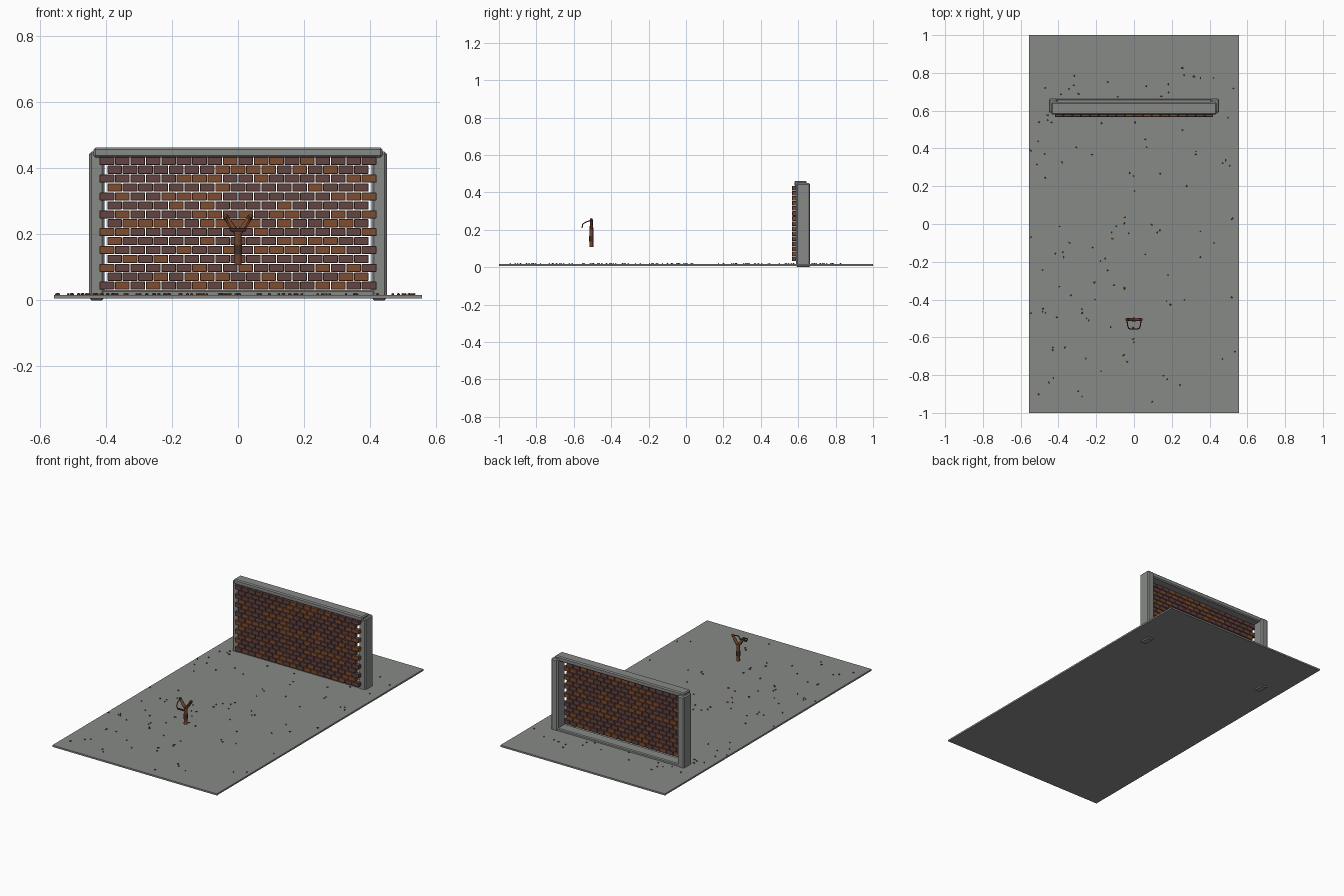
import bpy
import bmesh
import random
from mathutils import Matrix, Vector

random.seed(7)
if "Cube" in bpy.data.objects:
    bpy.data.objects.remove(bpy.data.objects["Cube"], do_unlink=True)


def material(name, rgb):
    m = bpy.data.materials.new(name)
    m.use_nodes = True
    m.diffuse_color = (*rgb, 1)
    m.node_tree.nodes["Principled BSDF"].inputs["Base Color"].default_value = (*rgb, 1)
    return m


concrete = material("concrete grey", (0.245, 0.255, 0.245))
plum = material("plum brick", (0.125, 0.058, 0.052))
orange = material("orange brick", (0.21, 0.073, 0.03))
wood = material("wood brown", (0.18, 0.06, 0.025))
leather = material("dark leather", (0.06, 0.03, 0.02))


def finish(name, bm, mats):
    mesh = bpy.data.meshes.new(name)
    bm.to_mesh(mesh)
    bm.free()
    for m in mats:
        mesh.materials.append(m)
    obj = bpy.data.objects.new(name, mesh)
    bpy.context.collection.objects.link(obj)
    return obj


def add_box(bm, lo, hi, index=0):
    lo, hi = Vector(lo), Vector(hi)
    mat = Matrix.Translation((lo + hi) / 2) @ Matrix.Diagonal((*(hi - lo), 1))
    verts = bmesh.ops.create_cube(bm, size=1, matrix=mat)["verts"]
    for f in {f for v in verts for f in v.link_faces}:
        f.material_index = index


def block(name, lo, hi, mat, bevel=0):
    bm = bmesh.new()
    add_box(bm, lo, hi)
    obj = finish(name, bm, [mat])
    if bevel:
        mod = obj.modifiers.new("bevel", "BEVEL")
        mod.width, mod.segments = bevel, 1
    return obj


def rod(name, points, radii, mat, sides=3):
    """Round bar along points, with its own radius at each point."""
    curve = bpy.data.curves.new(name, "CURVE")
    curve.dimensions = "3D"
    curve.bevel_depth, curve.bevel_resolution = 1, sides - 1
    curve.use_fill_caps = True
    line = curve.splines.new("POLY")
    line.points.add(len(points) - 1)
    for p, co, r in zip(line.points, points, radii):
        p.co, p.radius = (*co, 1), r
    curve.materials.append(mat)
    obj = bpy.data.objects.new(name, curve)
    bpy.context.collection.objects.link(obj)
    return obj


# Ground slab
block("ground", (-0.557, -1, 0.006), (0.557, 1, 0.016), concrete)

# Concrete wall frame
for side, name in ((-1, "right_post"), (1, "left_post")):
    inner, outer = sorted((side * 0.405, side * 0.451))
    block(name, (inner, 0.589, 0), (outer, 0.664, 0.45), concrete, 0.007)
block("top_beam", (-0.437, 0.579, 0.432), (0.437, 0.645, 0.462), concrete, 0.006)
block("bottom_beam", (-0.437, 0.592, 0.008), (0.437, 0.662, 0.031), concrete, 0.005)

# Bricks in running bond, with the short courses half a brick in
bm = bmesh.new()
pitch, rise = 0.0467, 0.027
for row in range(15):
    count = 18 - row % 2
    z = 0.032 + row * rise
    for i in range(count):
        x = (i - (count - 1) / 2) * pitch
        add_box(bm, (x - 0.0222, 0.567, z), (x + 0.0222, 0.592, z + 0.0245),
                int(random.random() < 0.3))
bricks = finish("bricks", bm, [plum, orange])
mod = bricks.modifiers.new("bevel", "BEVEL")
mod.width, mod.segments = 0.0015, 1

# Brick chips scattered over the ground
bm = bmesh.new()
for i in range(120):
    size = random.uniform(0.003, 0.006)
    spot = Vector((random.uniform(-0.55, 0.55), random.uniform(-0.94, 0.83), 0.018))
    mat = (Matrix.Translation(spot) @ Matrix.Rotation(random.uniform(0, 3), 4, "Z")
           @ Matrix.Diagonal((size * 1.3, size, 0.004, 1)))
    verts = bmesh.ops.create_icosphere(bm, subdivisions=1, radius=1, matrix=mat)["verts"]
    for f in {f for v in verts for f in v.link_faces}:
        f.material_index = i % 2
finish("brick_chips", bm, [plum, orange])

# Slingshot handle, grip and fork
Y = -0.506
rod("handle", [(0, Y, 0.107), (0, Y, 0.16), (0, Y, 0.212)], [0.011, 0.0105, 0.011], wood)
rod("grip", [(0, Y, 0.138), (0, Y, 0.168)], [0.0118, 0.0118], leather)
for side, name in ((-1, "right"), (1, "left")):
    rod(name + "_prong", [(0, Y, 0.2), (side * 0.018, Y, 0.224), (side * 0.041, Y, 0.258)],
        [0.0095, 0.0085, 0.007], wood)
    rod(name + "_binding", [(side * 0.033, Y, 0.246), (side * 0.038, Y, 0.2535)],
        [0.0088, 0.0085], leather)
    rod(name + "_band", [(side * 0.037, Y - 0.005, 0.25), (side * 0.034, -0.535, 0.241),
                         (side * 0.029, -0.552, 0.231), (side * 0.022, -0.555, 0.215)],
        [0.003] * 4, wood)

# Pouch between the bands
block("pouch", (-0.024, -0.558, 0.209), (0.024, -0.553, 0.219), leather, 0.001)
